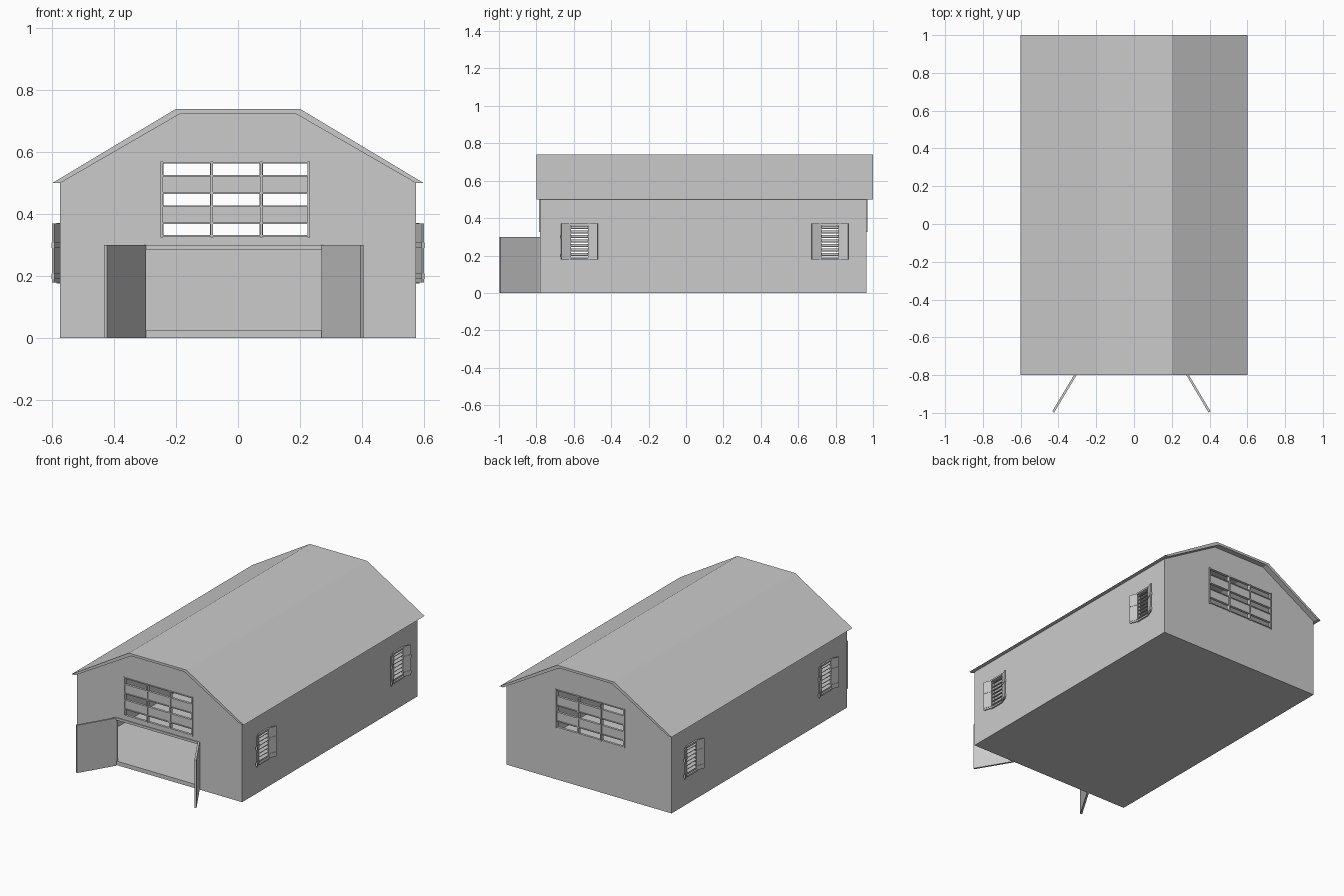
import bpy, bmesh, math
from mathutils import Matrix, Vector

if "Cube" in bpy.data.objects:
    bpy.data.objects.remove(bpy.data.objects["Cube"])


def make(name, bm):
    bmesh.ops.recalc_face_normals(bm, faces=bm.faces)
    me = bpy.data.meshes.new(name)
    bm.to_mesh(me)
    bm.free()
    ob = bpy.data.objects.new(name, me)
    bpy.context.collection.objects.link(ob)
    return ob


def add_box(bm, x0, x1, y0, y1, z0, z1, rot=None):
    m = (Matrix.Translation(((x0 + x1) / 2, (y0 + y1) / 2, (z0 + z1) / 2))
         @ (rot or Matrix())
         @ Matrix.Diagonal((x1 - x0, y1 - y0, z1 - z0, 1)))
    bmesh.ops.create_cube(bm, size=1, matrix=m)


def prism(name, profile, y0, y1):
    bm = bmesh.new()
    f = bm.faces.new([bm.verts.new((x, y0, z)) for x, z in profile])
    r = bmesh.ops.extrude_face_region(bm, geom=[f])
    bmesh.ops.translate(bm, vec=(0, y1 - y0, 0),
                        verts=[v for v in r["geom"] if isinstance(v, bmesh.types.BMVert)])
    return make(name, bm)


def beam(bm, a, b, t, z0, z1):
    """Upright slab of thickness t between two plan points."""
    a, b = Vector(a), Vector(b)
    d, c = b - a, (a + b) / 2
    rot = Matrix.Rotation(math.atan2(d.y, d.x), 4, 'Z')
    L = d.length
    add_box(bm, c.x - L / 2, c.x + L / 2, c.y - t / 2, c.y + t / 2, z0, z1, rot)


def cut(ob, cutter):
    mod = ob.modifiers.new("cut", 'BOOLEAN')
    mod.operation, mod.solver, mod.object = 'DIFFERENCE', 'EXACT', cutter
    bpy.context.view_layer.objects.active = ob
    bpy.ops.object.modifier_apply(modifier=mod.name)
    bpy.data.objects.remove(cutter)


FRONT, BACK, W = -0.78, 0.965, 0.575
COLS = [(-0.24, -0.09), (-0.08, 0.07), (0.08, 0.225)]
ROWS = [(0.33, 0.37), (0.425, 0.468), (0.524, 0.565)]
SIDE_WINDOWS = (-0.57, 0.77)

# hollow wall shell with floor
walls = prism("walls", [(-W, 0), (W, 0), (W, 0.5), (0.185, 0.725), (-0.185, 0.725), (-W, 0.5)],
              FRONT, BACK)
i = W - 0.015
cut(walls, prism("inside_cutter", [(-i, 0.025), (i, 0.025), (i, 0.53), (0.19, 0.75),
                                   (-0.19, 0.75), (-i, 0.53)], FRONT + 0.015, BACK - 0.015))

# door, gable window and side window openings
bm = bmesh.new()
add_box(bm, -0.30, 0.27, -0.9, -0.7, 0.025, 0.285)
for x0, x1 in COLS:
    for z0, z1 in ROWS:
        add_box(bm, x0, x1, -0.9, 1.1, z0, z1)
for y in SIDE_WINDOWS:
    for s in (-1, 1):
        add_box(bm, s * 0.57 - 0.05, s * 0.57 + 0.05, y - 0.045, y + 0.045, 0.19, 0.365)
cut(walls, make("opening_cutter", bm))

# thick roof with overhang
prism("roof", [(-0.6, 0.5), (-0.2, 0.74), (0.2, 0.74), (0.6, 0.5), (W, 0.5),
               (0.185, 0.725), (-0.185, 0.725), (-W, 0.5)], -0.8, 1.0)

# gable window frames, front and back
for name, y in (("front_window_frame", FRONT), ("back_window_frame", BACK)):
    bm = bmesh.new()
    for x in (-0.246, -0.085, 0.075, 0.229):
        add_box(bm, x - 0.004, x + 0.004, y - 0.006, y + 0.006, 0.325, 0.57)
    for z0, z1 in ROWS:
        for z in (z0, z1):
            add_box(bm, -0.25, 0.233, y - 0.005, y + 0.005, z - 0.002, z + 0.003)
    make(name, bm)

# door frame
bm = bmesh.new()
add_box(bm, -0.31, 0.28, FRONT - 0.005, FRONT + 0.01, 0.285, 0.30)
add_box(bm, -0.31, -0.30, FRONT - 0.005, FRONT + 0.01, 0, 0.285)
add_box(bm, 0.27, 0.28, FRONT - 0.005, FRONT + 0.01, 0, 0.285)
make("door_frame", bm)

# open double doors
for name, a, b in (("left_door", (-0.302, -0.785), (-0.428, -0.995)),
                   ("right_door", (0.275, -0.785), (0.4, -0.995))):
    bm = bmesh.new()
    beam(bm, a, b, 0.012, 0, 0.30)
    make(name, bm)

# side windows: louvre slats and shutters swung outward
for n, y in enumerate(SIDE_WINDOWS):
    for s, side in ((-1, "left"), (1, "right")):
        bm = bmesh.new()
        for k in range(7):
            z = 0.205 + k * 0.024
            add_box(bm, s * 0.57 - 0.012, s * 0.57 + 0.012, y - 0.045, y + 0.045,
                    z - 0.002, z + 0.002, Matrix.Rotation(s * 0.5, 4, 'Y'))
        for z in (0.18, 0.365):
            add_box(bm, s * 0.575 - 0.01, s * 0.575 + 0.01, y - 0.05, y + 0.05, z - 0.004, z + 0.006)
        make(f"{side}_louvre_{n}", bm)
        bm = bmesh.new()
        for d in (-1, 1):
            a, b = (s * 0.577, y + d * 0.048), (s * 0.597, y + d * 0.098)
            beam(bm, a, b, 0.006, 0.18, 0.37)
            for z in (0.2, 0.3):
                beam(bm, a, b, 0.01, z - 0.009, z + 0.009)
        make(f"{side}_shutters_{n}", bm)
